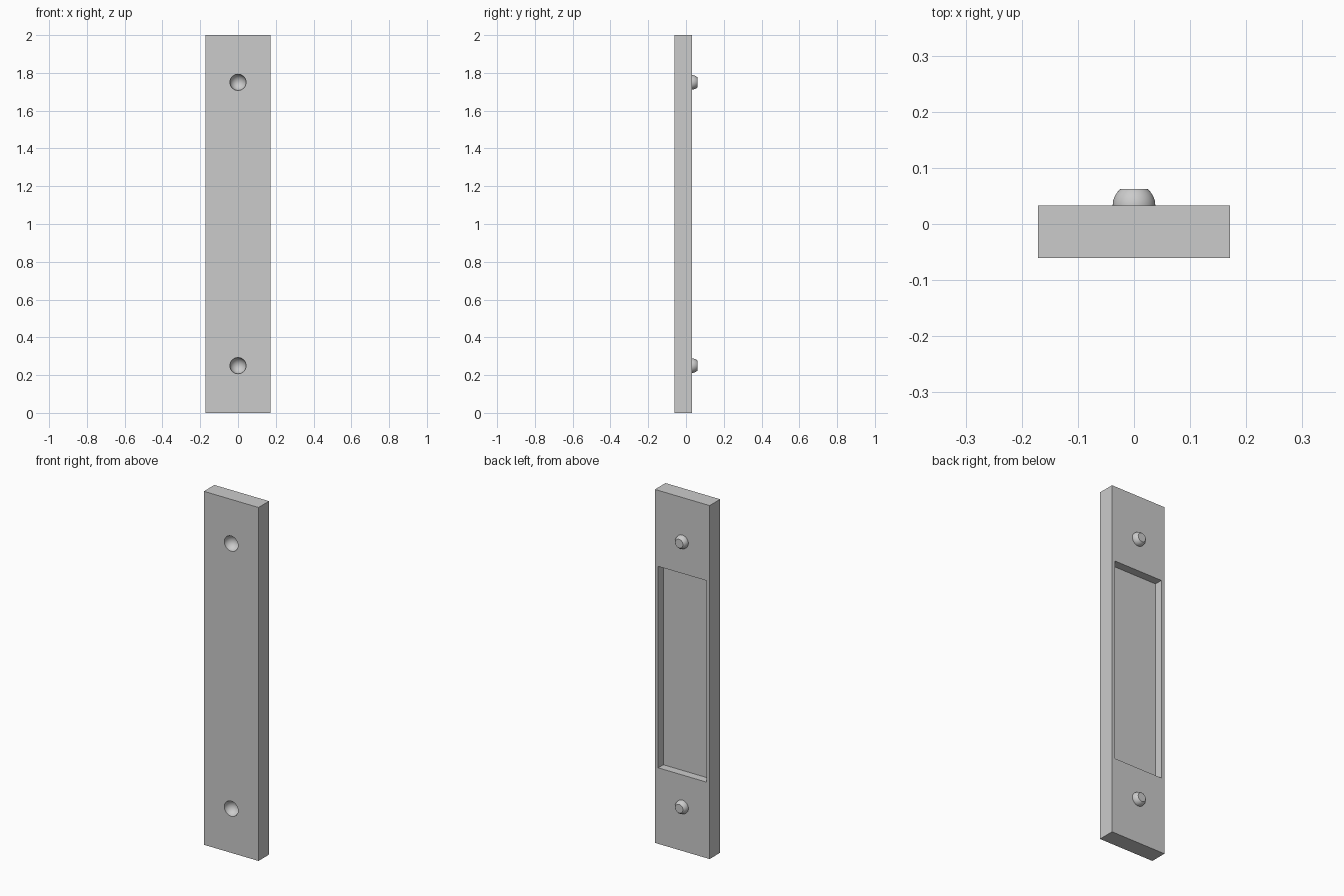
import bpy
import bmesh
import math
from mathutils import Matrix

cube = bpy.data.objects.get("Cube")
if cube:
    bpy.data.objects.remove(cube, do_unlink=True)

# Main measurements
WIDTH, HEIGHT = 0.342, 2.0
FRONT, BACK = -0.061, 0.033
PEG_HEIGHTS = (0.25, 1.75)

grey = bpy.data.materials.new("plain grey")
grey.use_nodes = True
colour = (0.6, 0.6, 0.6, 1)
grey.diffuse_color = colour
grey.node_tree.nodes["Principled BSDF"].inputs["Base Color"].default_value = colour


def make_object(name, bm):
    bmesh.ops.recalc_face_normals(bm, faces=bm.faces)
    mesh = bpy.data.meshes.new(name)
    bm.to_mesh(mesh)
    bm.free()
    mesh.materials.append(grey)
    obj = bpy.data.objects.new(name, mesh)
    bpy.context.collection.objects.link(obj)
    return obj


def select_only(obj):
    bpy.ops.object.select_all(action='DESELECT')
    obj.select_set(True)
    bpy.context.view_layer.objects.active = obj


def box(name, size, centre):
    bm = bmesh.new()
    bmesh.ops.create_cube(bm, size=1)
    bmesh.ops.scale(bm, vec=size, verts=bm.verts)
    bmesh.ops.translate(bm, vec=centre, verts=bm.verts)
    return make_object(name, bm)


def ball(bm, radius, y, z):
    # Sphere with its poles along the plate's thickness
    place = Matrix.Translation((0, y, z)) @ Matrix.Rotation(math.pi / 2, 4, 'X')
    bmesh.ops.create_uvsphere(bm, u_segments=48, v_segments=24,
                              radius=radius, matrix=place)


def cut(target, cutter):
    cutter.hide_render = True
    select_only(target)
    mod = target.modifiers.new("cut", 'BOOLEAN')
    mod.operation = 'DIFFERENCE'
    mod.solver = 'EXACT'
    mod.object = cutter
    bpy.ops.object.modifier_apply(modifier=mod.name)
    bpy.data.objects.remove(cutter, do_unlink=True)


# Plate
plate = box("plate", (WIDTH, BACK - FRONT, HEIGHT),
            (0, (FRONT + BACK) / 2, HEIGHT / 2))

# Sloping recess in the back: the cutter widens towards the outside
DEPTH, SLOPE = 0.046, 0.03
recess = box("recess_cutter", (0.242, 2 * DEPTH, 1.08), (0, BACK, HEIGHT / 2))
for v in recess.data.vertices:
    grow = SLOPE if v.co.y > BACK else -SLOPE
    v.co.x += math.copysign(grow, v.co.x)
    v.co.z += math.copysign(grow, v.co.z - HEIGHT / 2)
cut(plate, recess)

# Round sockets in the front
for z in PEG_HEIGHTS:
    bm = bmesh.new()
    ball(bm, 0.043, FRONT, z)
    cut(plate, make_object("socket_cutter", bm))
select_only(plate)
bpy.ops.object.shade_smooth_by_angle(angle=math.radians(30))

# Flat-topped round pegs on the back
for name, z in zip(("lower_peg", "upper_peg"), PEG_HEIGHTS):
    bm = bmesh.new()
    ball(bm, 0.038, BACK, z)
    for y, side in ((BACK + 0.029, 1), (BACK - 0.002, -1)):
        cut_geom = bm.verts[:] + bm.edges[:] + bm.faces[:]
        found = bmesh.ops.bisect_plane(bm, geom=cut_geom, plane_co=(0, y, z),
                                       plane_no=(0, side, 0), clear_outer=True)
        rim = [e for e in found["geom_cut"] if isinstance(e, bmesh.types.BMEdge)]
        bmesh.ops.contextual_create(bm, geom=rim)
    peg = make_object(name, bm)
    select_only(peg)
    bpy.ops.object.shade_smooth_by_angle(angle=math.radians(30))
